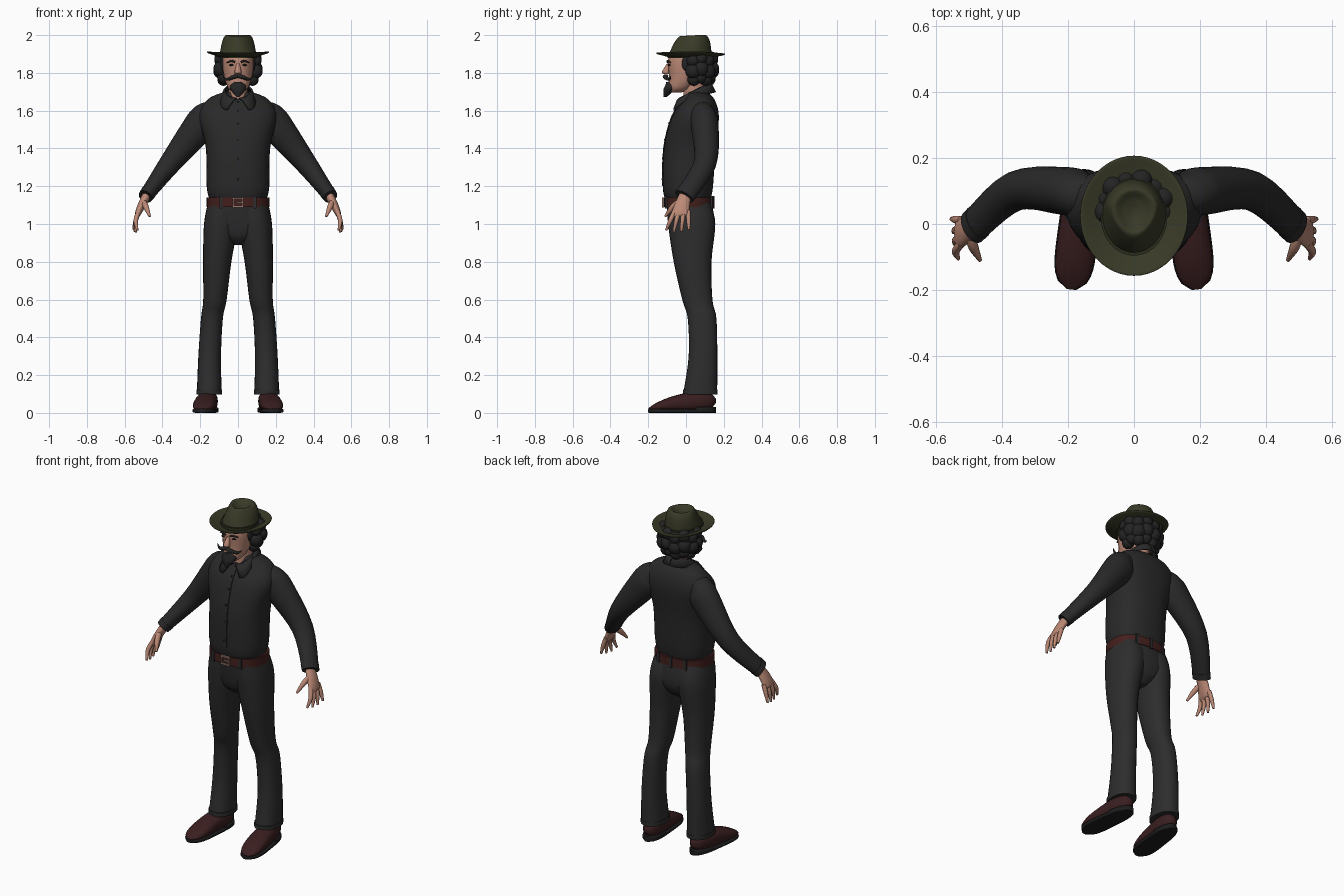
import bpy, bmesh, math
from math import sin, cos, pi, copysign
from mathutils import Vector

cube = bpy.data.objects.get("Cube")
if cube:
    bpy.data.objects.remove(cube, do_unlink=True)


def material(name, red, green, blue):
    mat = bpy.data.materials.new(name)
    mat.use_nodes = True
    mat.diffuse_color = (red, green, blue, 1)
    shader = mat.node_tree.nodes["Principled BSDF"]
    shader.inputs["Base Color"].default_value = mat.diffuse_color
    shader.inputs["Roughness"].default_value = 0.8
    return mat


skin = material("skin", .5, .25, .18)
black_hair = material("black_hair", .017, .017, .017)
olive_felt = material("olive_felt", .04, .042, .02)
dark_olive = material("dark_olive_band", .025, .027, .013)
charcoal = material("charcoal_shirt", .022, .022, .023)
trouser_cloth = material("charcoal_trousers", .026, .026, .026)
oxblood = material("oxblood_leather", .042, .013, .014)
brown_leather = material("brown_belt", .055, .014, .012)
metal = material("buckle_metal", .32, .2, .16)
rubber = material("black_sole", .012, .012, .013)
DEPTH, HEIGHT = Vector((0, 1, 0)), Vector((0, 0, 1))


def finish(name, bm, mat, mirror=False):
    bmesh.ops.recalc_face_normals(bm, faces=bm.faces)
    mesh = bpy.data.meshes.new(name)
    bm.to_mesh(mesh)
    bm.free()
    mesh.materials.append(mat)
    part = bpy.data.objects.new(name, mesh)
    bpy.context.collection.objects.link(part)
    if mirror:
        part.modifiers.new("Mirror", "MIRROR").use_mirror_merge = False
    bpy.ops.object.select_all(action="DESELECT")
    part.select_set(True)
    bpy.context.view_layer.objects.active = part
    bpy.ops.object.shade_smooth_by_angle(angle=math.radians(50))
    return part


def spline(rings, steps):
    """Smooth interpolation through ring rows."""
    rows, last = [], len(rings) - 1
    for i in range(last):
        before, start, end, after = (rings[max(0, min(last, i + k))] for k in (-1, 0, 1, 2))
        for step in range(steps):
            t = step / steps
            rows.append([p + t * (q - p) + t * (1 - t) / 2 * (
                (1 - t) * (p + p - q - o) + t * (q + q - p - r))
                for o, p, q, r in zip(before, start, end, after)])
    return rows + [list(rings[last])]


def unchanged(co):
    return co


def loft(name, rings, mat, up=None, sides=24, steps=5, power=2, deform=unchanged, mirror=False):
    """Skin over rings (x, y, z, half width, half depth); x may be left out.
    Rings are level unless an up direction asks for them to follow the path."""
    bm = bmesh.new()
    rows = spline([ring if len(ring) == 5 else (0, *ring) for ring in rings], steps)
    loops = []
    for i, (x, y, z, width, depth) in enumerate(rows):
        across, along = Vector((1, 0, 0)), DEPTH
        if up:
            ahead, behind = rows[min(i + 1, len(rows) - 1)], rows[max(i - 1, 0)]
            tangent = (Vector(ahead[:3]) - Vector(behind[:3])).normalized()
            along = (up - tangent * up.dot(tangent)).normalized()
            across = along.cross(tangent)
        loop = []
        for side in range(sides):
            c, s = cos(2 * pi * side / sides), sin(2 * pi * side / sides)
            co = (Vector((x, y, z)) + across * width * copysign(abs(c) ** (2 / power), c)
                  + along * depth * copysign(abs(s) ** (2 / power), s))
            loop.append(bm.verts.new(deform(co)))
        loops.append(loop)
    for lower, upper in zip(loops, loops[1:]):
        for k in range(sides):
            bm.faces.new((lower[k - 1], lower[k], upper[k], upper[k - 1]))
    bm.faces.new(loops[0])
    bm.faces.new(loops[-1])
    return finish(name, bm, mat, mirror)


def band(name, ring, height, mat, **options):
    """Straight band rising from one ring."""
    *place, z, width, depth = ring
    loft(name, [ring, (*place, z + height, width, depth)], mat, steps=1, **options)


def blobs(name, items, mat, mirror=False):
    """Ellipsoids given as (centre, radii), joined in one object."""
    bm = bmesh.new()
    for centre, radii in items:
        ball = bmesh.ops.create_uvsphere(bm, u_segments=14, v_segments=9, radius=1)
        for vert in ball["verts"]:
            vert.co = Vector(centre) + vert.co * Vector(radii)
    finish(name, bm, mat, mirror)


def boxes(name, items, mat):
    bm = bmesh.new()
    for centre, size in items:
        for vert in bmesh.ops.create_cube(bm, size=1)["verts"]:
            vert.co = Vector(centre) + vert.co * Vector(size)
    finish(name, bm, mat)


# Shirt, with a buttoned placket that follows its front
torso = [(.01, 1.13, .15, .12), (.01, 1.2, .166, .133), (.02, 1.4, .17, .137),
         (.05, 1.57, .205, .124), (.07, 1.66, .16, .08), (.06, 1.7, .07, .05)]
loft("shirt_body", torso, charcoal, power=2.4, sides=36)
front_line = [(y - depth, z) for y, z, width, depth in spline(torso[1:-1], 4)]
loft("shirt_placket", [(y, z, .014, .004) for y, z in front_line], charcoal,
     up=DEPTH, sides=8, steps=1, power=5)
blobs("shirt_buttons", [((0, y - .004, z), (.006, .003, .006)) for y, z in front_line[1::2]], black_hair)
sleeve = [(.13, .08, 1.6, .06, .06), (.17, .09, 1.565, .08, .07), (.21, .1, 1.51, .085, .073),
          (.36, .1, 1.32, .058, .06), (.49, -.01, 1.145, .037, .053)]
loft("sleeves", sleeve, charcoal, up=DEPTH, mirror=True)
loft("shirt_cuffs", [(x, y, z, width + .002, depth + .002) for x, y, z, width, depth
                     in spline(sleeve, 5)[-2:]], charcoal, up=DEPTH, mirror=True)

# Collar, with long points at the front
bm = bmesh.new()
previous = None
for i in range(17):
    turn = pi * i / 16
    point = max(0, cos(turn)) ** 2
    rise = .04 * (1 - cos(turn))
    top = Vector((.006 + .06 * sin(turn), .045 - .08 * cos(turn), 1.665 + rise))
    low = Vector((.055 * point + .09 * sin(turn), .045 - .11 * cos(turn),
                  1.645 + rise * .65 - .04 * point))
    fold = top.lerp(low, .35) + HEIGHT * .01
    row = [bm.verts.new(co) for co in (top, fold, low)]
    if previous:
        for a, b in ((0, 1), (1, 2)):
            bm.faces.new((previous[a], row[a], row[b], previous[b]))
    previous = row
collar = finish("collar", bm, charcoal, mirror=True)
cloth = collar.modifiers.new("Thickness", "SOLIDIFY")
cloth.thickness, cloth.offset = .008, 0

# Trousers
leg = [(.152, .075, .1, .066, .09), (.15, .09, .3, .06, .076), (.138, .085, .5, .058, .076),
       (.122, .06, .6, .062, .08), (.11, .035, .8, .075, .1), (.09, .03, 1, .09, .125),
       (.08, .015, 1.11, .08, .115)]
loft("trouser_legs", leg, trouser_cloth, power=2.2, mirror=True)
band("trouser_hems", (.152, .075, .098, .068, .092), .025, trouser_cloth, power=2.2, mirror=True)
loft("trouser_seat", [(.03, .89, .03, .06), (.03, .93, .1, .1), (.03, 1, .165, .12),
                      (.014, 1.13, .157, .122)], trouser_cloth, power=2.4, sides=36)

# Belt, loops and open buckle
waist, belt_back, belt_front = 1.115, .145, -.12
band("belt", (.014, waist - .026, .166, .132), .052, brown_leather, power=2.4, sides=40)
boxes("belt_loops", [((x, y, waist), (.016, .012, .064)) for x, y in
                     ((0, belt_back), (-.09, .133), (.09, .133), (-.09, -.105), (.09, -.105))],
      trouser_cloth)
boxes("buckle", [((side * .025, belt_front, waist), (.009, .012, .052)) for side in (-1, 1)]
      + [((0, belt_front, waist + side * .022), (.055, .012, .009)) for side in (-1, 1)]
      + [((.008, belt_front, waist), (.03, .014, .007))], metal)

# Shoes, tapering from heel to toe by rule
uppers, soles = [], []
for i in range(17):
    t = .005 + .99 * i / 16
    rounding = math.sqrt(1 - abs(2 * t - 1) ** 4)
    x, y, half_height = .15 + .04 * t, .16 - .36 * t, .058 - .043 * t * t
    width = (.053 + .01 * t) * rounding
    uppers.append((x, y, half_height + .006, width, half_height * rounding))
    soles.append((x, y, .011, width + .003, .011))
loft("shoe_uppers", uppers, oxblood, up=HEIGHT, steps=1, power=2.4, mirror=True)
loft("shoe_soles", soles, rubber, up=HEIGHT, steps=1, power=5, mirror=True)
loft("shoe_heels", [(x, y, .016, width, .016) for x, y, z, width, depth in soles[:6]],
     rubber, up=HEIGHT, steps=1, power=5, mirror=True)

# Hands
loft("palms", [(.475, 0, 1.165, .024, .03), (.51, -.02, 1.1, .021, .04),
               (.53, -.03, 1.055, .016, .045), (.536, -.03, 1.04, .008, .04)],
     skin, up=DEPTH, mirror=True)
for i, finger in enumerate(("index", "middle", "ring", "little")):
    root, tip = .024 * i - .06, .04 * i - .105
    drop = .953 + .01 * abs(i - 1.4)
    loft(finger + "_fingers", [(.524, root, 1.07, .012, .012), (.541, (root + tip) / 2, 1.02, .012, .012),
                               (.533 + .007 * i, tip, drop, .006, .006)],
         skin, up=DEPTH, sides=10, mirror=True)
loft("thumbs", [(.5, -.03, 1.12, .014, .016), (.487, -.07, 1.09, .015, .016),
                (.467, -.11, 1.04, .006, .006)], skin, up=DEPTH, sides=10, mirror=True)

# Head and face
band("neck", (.045, 1.62, .05, .058), .14, skin)
loft("head", [(-.055, 1.695, .022, .028), (-.035, 1.72, .052, .06), (0, 1.78, .074, .09),
              (.018, 1.86, .084, .114), (.02, 1.92, .078, .095)], skin, power=2.2)
loft("nose", [(-.09, 1.85, .008, .01), (-.107, 1.806, .018, .02), (-.1, 1.793, .013, .012)], skin, sides=12)
blobs("ears", [((.085, .025, 1.82), (.012, .02, .032))], skin, mirror=True)
blobs("eyes", [((.035, -.089, 1.842), (.013, .008, .005))], black_hair, mirror=True)
loft("eyebrows", [(.015, -.098, 1.857, .005, .005), (.035, -.096, 1.863, .005, .006),
                  (.06, -.08, 1.855, .002, .003)], black_hair, up=HEIGHT, sides=8, mirror=True)
loft("moustache", [(0, -.105, 1.784, .012, .009), (.025, -.11, 1.778, .013, .011),
                   (.06, -.09, 1.766, .008, .007), (.08, -.08, 1.782, .002, .002)],
     black_hair, up=HEIGHT, sides=12, mirror=True)
loft("goatee", [(-.11, 1.672, .006, .008), (-.09, 1.71, .04, .03), (-.08, 1.735, .04, .03),
                (-.09, 1.753, .015, .014)], black_hair, sides=18)

# Wavy hair: a core with rows of curls around the back
curls = [((0, .075, 1.83), (.1, .09, .085))]
for z, size, reach in ((1.865, .036, 1), (1.81, .042, 1), (1.765, .034, .85)):
    for i in range(8):
        turn = pi * (i / 6 - .08)
        curls.append(((.093 * reach * cos(turn), .058 + .078 * reach * sin(turn), z + i % 2 * .012),
                      (size, size, size)))
blobs("hair", curls, black_hair)
blobs("sideburns", [((.08, 0, 1.85), (.012, .022, .04))], black_hair, mirror=True)


# Hat with a curled brim and a pinched, creased crown
def curl(co):
    reach = math.hypot(co.x / .16, (co.y - .025) / .178)
    return co + HEIGHT * (.05 * max(0, reach - .5) + .2 * co.x ** 2 - .05 * max(0, co.y - .1))


def pinch(co):
    high = max(0, min(1, (co.z - 1.9) / .08))
    ahead = high * max(0, min(1, (.06 - co.y) / .14))
    return Vector((co.x * (1 - .38 * ahead), co.y, co.z - .008 * ahead))


brim_edge = [(.025, 1.875, .16 * reach, .178 * reach) for reach in (.6, .8, 1)]
brim_top = [(y, z + .008, width, depth) for y, z, width, depth in reversed(brim_edge)]
loft("hat_brim", brim_edge + brim_top, olive_felt, sides=48, deform=curl)
loft("hat_crown", [(.02, 1.878, .1, .118), (.03, 1.95, .091, .1), (.035, 1.985, .08, .084),
                   (.037, 2, .064, .066), (.037, 1.985, .036, .042), (.037, 1.975, .008, .015)],
     olive_felt, sides=40, deform=pinch)
band("hat_band", (.022, 1.884, .101, .118), .024, dark_olive, sides=40)
